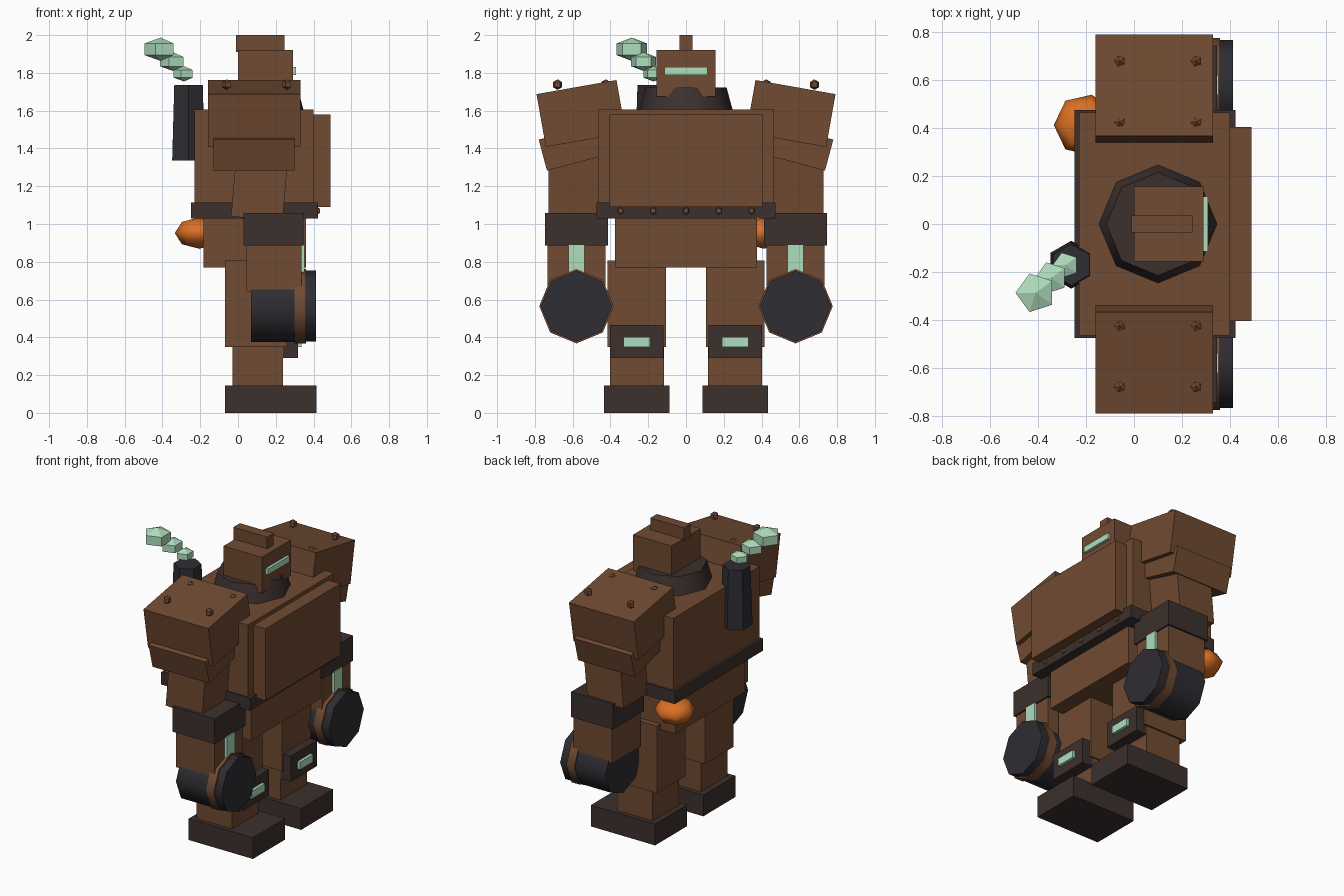
import bpy, bmesh
from math import radians, pi

if "Cube" in bpy.data.objects:
    bpy.data.objects.remove(bpy.data.objects["Cube"])


def material(name, r, g, b):
    m = bpy.data.materials.new(name)
    m.diffuse_color = (r, g, b, 1)
    m.use_nodes = True
    m.node_tree.nodes["Principled BSDF"].inputs["Base Color"].default_value = m.diffuse_color
    return m


RUST = material("rust", 0.162, 0.069, 0.032)
TRIM = material("dark_trim", 0.045, 0.030, 0.027)
IRON = material("iron", 0.028, 0.026, 0.032)
GLOW = material("mint_glow", 0.43, 0.73, 0.51)
ORANGE = material("orange", 0.71, 0.16, 0.017)


def finish(name, bm, mat, loc, rot=(0, 0, 0), scale=(1, 1, 1), smooth=None):
    me = bpy.data.meshes.new(name)
    bm.to_mesh(me)
    bm.free()
    me.materials.append(mat)
    ob = bpy.data.objects.new(name, me)
    bpy.context.collection.objects.link(ob)
    ob.location, ob.rotation_euler, ob.scale = loc, rot, scale
    if smooth:
        bpy.ops.object.select_all(action='DESELECT')
        ob.select_set(True)
        bpy.context.view_layer.objects.active = ob
        bpy.ops.object.shade_smooth_by_angle(angle=radians(smooth))
    return ob


def box(name, x, y, z, mat, rot=(0, 0, 0)):
    """Box from (min, max) ranges, turned about its centre."""
    bm = bmesh.new()
    bmesh.ops.create_cube(bm, size=1)
    bmesh.ops.scale(bm, vec=[r[1] - r[0] for r in (x, y, z)], verts=bm.verts)
    return finish(name, bm, mat, [(r[0] + r[1]) / 2 for r in (x, y, z)], rot)


def cone(name, sides, r1, r2, depth, loc, mat, rot=(0, 0, 0), smooth=50):
    bm = bmesh.new()
    bmesh.ops.create_cone(bm, cap_ends=True, segments=sides,
                          radius1=r1, radius2=r2, depth=depth)
    return finish(name, bm, mat, loc, rot, smooth=smooth)


def ball(name, sides, rings, r, loc, mat, flat=1.0, smooth=None):
    bm = bmesh.new()
    bmesh.ops.create_uvsphere(bm, u_segments=sides, v_segments=rings, radius=r)
    return finish(name, bm, mat, loc, (0, 0, pi / 2), (1, 1, flat), smooth)


def mid(c, half):
    return (c - half, c + half)


# Head
box("head", (0, 0.29), (-0.157, 0.157), (1.675, 1.92), RUST)
box("head_crest", (-0.01, 0.245), (-0.035, 0.035), (1.91, 2.0), RUST)
box("visor", (0.28, 0.308), (-0.115, 0.115), (1.79, 1.83), GLOW)
cone("collar", 8, 0.25, 0.215, 0.13, (0.1, 0, 1.657), TRIM)

# Torso
box("torso", (-0.23, 0.40), (-0.465, 0.465), (1.04, 1.605), RUST)
box("chest_plate", (0.39, 0.49), (-0.404, 0.404), (1.09, 1.58), RUST)
box("belt", (-0.248, 0.423), (-0.475, 0.475), (1.03, 1.115), TRIM)
for i in range(5):
    ball("belt_rivet", 5, 3, 0.022, (0.418, -0.347 + 0.1735 * i, 1.07), RUST)
box("pelvis", (-0.183, 0.36), (-0.375, 0.375), (0.77, 1.04), RUST)
ball("hip_lamp", 7, 4, 0.13, (-0.205, 0.413, 0.952), ORANGE, 0.64, 60)

# Chimney and steam
cone("chimney", 6, 0.1, 0.087, 0.4, (-0.262, -0.17, 1.535), IRON, smooth=None)
for x, y, z, r in ((-0.285, -0.172, 1.795, 0.064),
                   (-0.345, -0.225, 1.86, 0.079),
                   (-0.41, -0.287, 1.925, 0.098)):
    ball("steam_puff", 5, 3, r, (x, y, z), GLOW, 0.63)

for s, side in ((-1, "right"), (1, "left")):
    a = s * 0.58     # arm centre line
    g = s * 0.26     # leg centre line

    # Shoulder plates
    box(side + "_shoulder_pad", (-0.16, 0.33), mid(s * 0.555, 0.215),
        mid(1.585, 0.142), RUST, (radians(-10 * s), 0, 0))
    box(side + "_shoulder_under_plate", (-0.13, 0.30), mid(s * 0.584, 0.18),
        mid(1.411, 0.085), RUST, (radians(-15 * s), 0, 0))
    for x in (-0.06, 0.26):
        for y in (0.425, 0.68):
            ball(side + "_shoulder_rivet", 5, 3, 0.028, (x, s * y, 1.738), RUST)

    # Arm
    box(side + "_upper_arm", mid(0.121, 0.137), mid(a, 0.147),
        mid(1.277, 0.25), RUST, (0, radians(5), 0))
    box(side + "_cuff", (0.028, 0.346), mid(a, 0.166), (0.885, 1.057), TRIM)
    box(side + "_forearm", (0.045, 0.335), mid(a, 0.153), (0.643, 0.90), RUST)
    box(side + "_forearm_light", (0.325, 0.353), mid(a, 0.042), (0.70, 0.89), GLOW)

    # Drum fist
    for part, x0, x1, r, mat in (("fist_drum", 0.07, 0.31, 0.19, IRON),
                                 ("fist_ring", 0.30, 0.36, 0.197, RUST),
                                 ("fist_face", 0.35, 0.413, 0.188, IRON)):
        cone(side + "_" + part, 8, r, r, x1 - x0, ((x0 + x1) / 2, a, 0.565),
             mat, (0, pi / 2, 0))

    # Leg
    box(side + "_thigh", (-0.07, 0.26), mid(g, 0.155), (0.35, 0.807), RUST)
    box(side + "_shin", (-0.03, 0.238), mid(g, 0.143), (0.13, 0.37), RUST)
    box(side + "_foot", (-0.07, 0.416), mid(g, 0.173), (0, 0.145), TRIM)
    box(side + "_knee_pad", (0.178, 0.317), mid(g, 0.142), (0.29, 0.465), TRIM)
    box(side + "_knee_light", (0.305, 0.337), mid(g, 0.07), (0.35, 0.402), GLOW)
